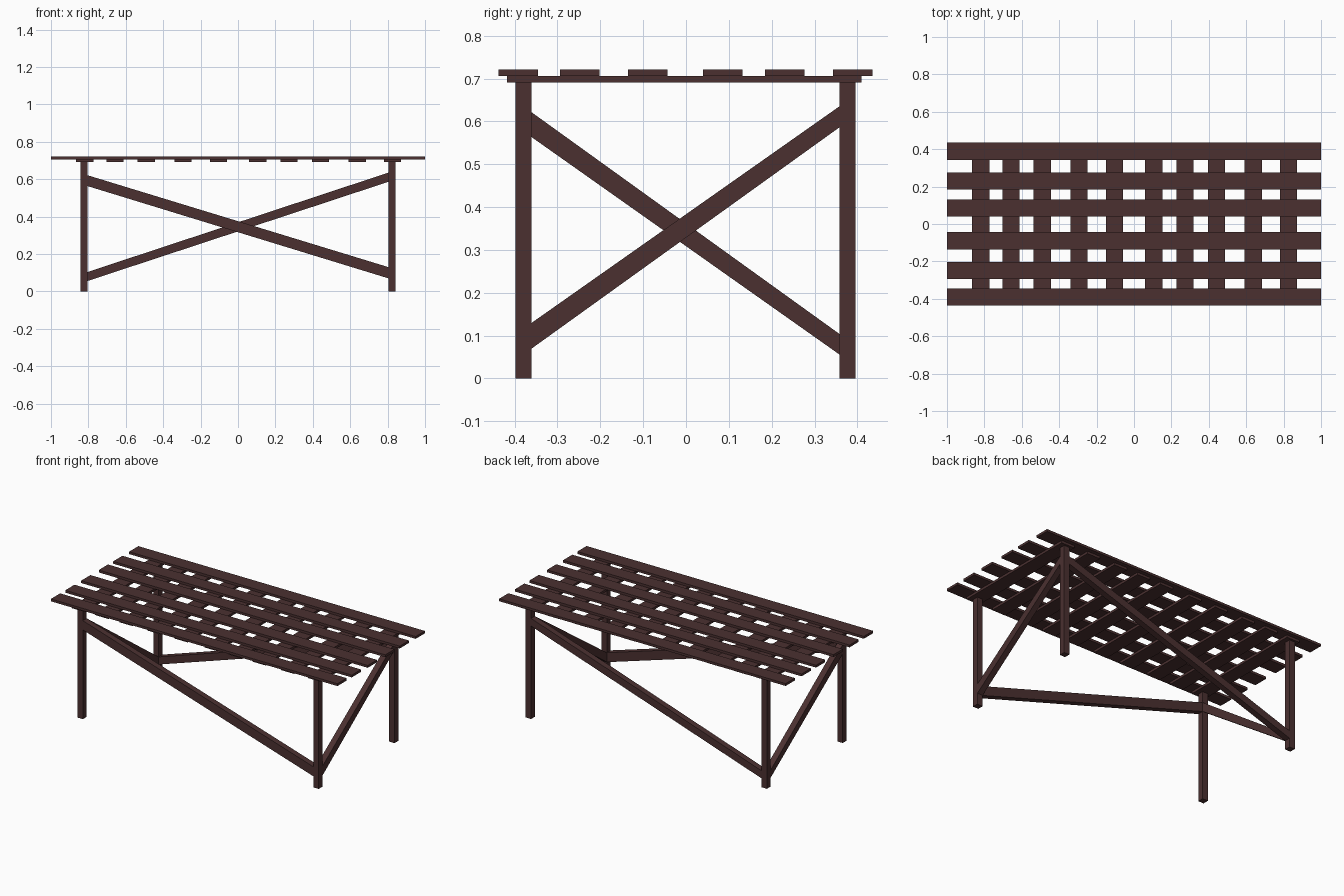
import bpy, bmesh

if "Cube" in bpy.data.objects:
    bpy.data.objects.remove(bpy.data.objects["Cube"])

wood = bpy.data.materials.new("dark_wood")
wood.diffuse_color = (0.07, 0.03, 0.03, 1)
wood.use_nodes = True
wood.node_tree.nodes["Principled BSDF"].inputs["Base Color"].default_value = wood.diffuse_color


def solid(name, corners):
    """Eight-cornered block: four corners of one end, then the four matching ones."""
    bm = bmesh.new()
    v = [bm.verts.new(c) for c in corners]
    bm.faces.new(v[:4])
    bm.faces.new(v[4:])
    for i in range(4):
        j = (i + 1) % 4
        bm.faces.new((v[i], v[j], v[j + 4], v[i + 4]))
    bmesh.ops.recalc_face_normals(bm, faces=bm.faces)
    mesh = bpy.data.meshes.new(name)
    bm.to_mesh(mesh)
    bm.free()
    mesh.materials.append(wood)
    ob = bpy.data.objects.new(name, mesh)
    bpy.context.collection.objects.link(ob)
    return ob


def box(name, x0, x1, y0, y1, z0, z1):
    return solid(name, [(x, y, z) for z in (z0, z1)
                        for x, y in ((x0, y0), (x1, y0), (x1, y1), (x0, y1))])


SLAT_W = 0.092
LEG = 0.019          # half width of a leg

# Long top boards
for i, y in enumerate((-0.391, -0.248, -0.089, 0.086, 0.23, 0.389)):
    box(f"top_board_{i + 1}", -1, 1, y - SLAT_W / 2, y + SLAT_W / 2, 0.706, 0.721)

# Cross slats under the boards
for i, x in enumerate((-0.819, -0.658, -0.49, -0.294, -0.104,
                       0.106, 0.272, 0.441, 0.638, 0.826)):
    box(f"cross_slat_{i + 1}", x - SLAT_W / 2, x + SLAT_W / 2, -0.418, 0.41, 0.691, 0.706)

# Legs, in order round the table, with the height range where braces meet them
legs = [("front_left", -0.823, -0.379, 0.563, 0.621),
        ("front_right", 0.823, -0.379, 0.07, 0.13),
        ("back_right", 0.823, 0.377, 0.586, 0.635),
        ("back_left", -0.823, 0.377, 0.056, 0.104)]
for name, x, y, _, _ in legs:
    box(name + "_leg", x - LEG, x + LEG, y - LEG, y + LEG, 0, 0.691)

# Diagonal braces from the inner face of each leg to the next
for k, side in enumerate(("front", "right", "back", "left")):
    ends = []
    for a, b in ((legs[k], legs[(k + 1) % 4]), (legs[(k + 1) % 4], legs[k])):
        _, x, y, lo, hi = a
        if side in ("front", "back"):
            ex = x + (LEG if b[1] > x else -LEG)
            ring = [(ex, y - LEG), (ex, y + LEG)]
        else:
            ey = y + (LEG if b[2] > y else -LEG)
            ring = [(x - LEG, ey), (x + LEG, ey)]
        p, q = ring
        ends += [(*p, lo), (*q, lo), (*q, hi), (*p, hi)]
    solid(side + "_brace", ends)
